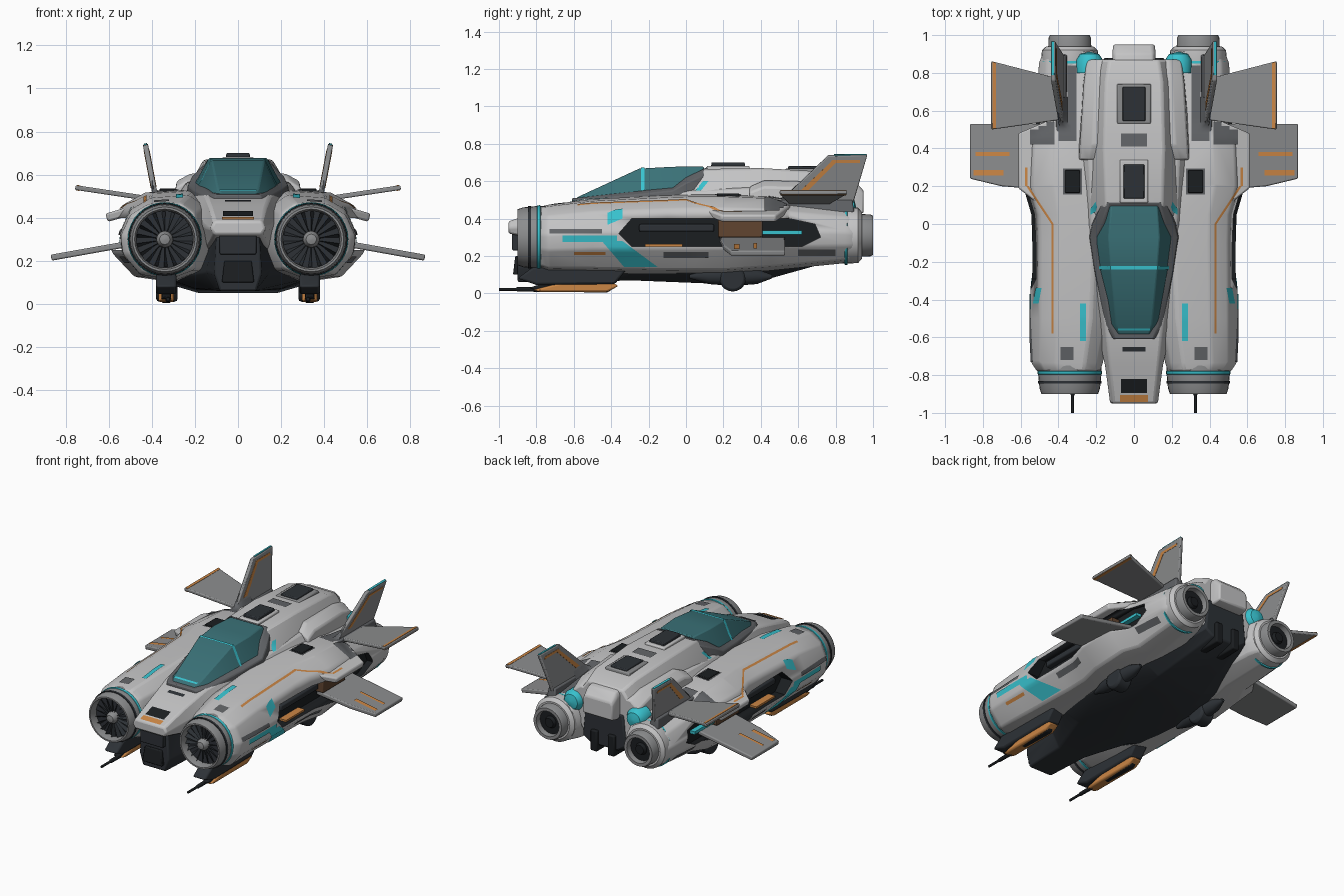
import bpy, bmesh, math
from mathutils import Vector
from mathutils.bvhtree import BVHTree

if "Cube" in bpy.data.objects:
    bpy.data.objects.remove(bpy.data.objects["Cube"])


def colour(name, r, g, b):
    m = bpy.data.materials.new(name)
    m.diffuse_color = (r, g, b, 1)
    m.use_nodes = True
    m.node_tree.nodes["Principled BSDF"].inputs["Base Color"].default_value = m.diffuse_color
    return m


HULL = colour("light grey hull", .55, .55, .555)
FIN = colour("fin grey", .26, .265, .27)
MID = colour("panel grey", .12, .126, .135)
DARK = colour("charcoal", .026, .031, .037)
BLACK = colour("soot black", .011, .013, .015)
GLASS = colour("teal glass", .042, .165, .185)
CYAN = colour("cyan", .04, .54, .62)
ORANGE = colour("orange", .6, .24, .06)
BROWN = colour("brown", .12, .06, .03)
SOLID_V, SOLID_F = [], []


# Basic mesh object; bevel, cut and mirror are modifiers
def make(name, verts, faces, mat, mirror=False, bevel=0, cutter=None, angle=38):
    me = bpy.data.meshes.new(name)
    me.from_pydata([tuple(v) for v in verts], [], faces)
    bm = bmesh.new()
    bm.from_mesh(me)
    bmesh.ops.recalc_face_normals(bm, faces=bm.faces)
    bm.to_mesh(me)
    bm.free()
    me.materials.append(mat)
    me.shade_smooth()
    me.set_sharp_from_angle(angle=math.radians(angle))
    ob = bpy.data.objects.new(name, me)
    bpy.context.collection.objects.link(ob)
    if bevel:
        b = ob.modifiers.new("bevel", 'BEVEL')
        b.width, b.segments = bevel, 2
        b.limit_method, b.angle_limit = 'ANGLE', math.radians(25)
    if cutter:
        c = ob.modifiers.new("recess", 'BOOLEAN')
        c.operation, c.solver, c.object = 'DIFFERENCE', 'EXACT', cutter
        c.material_mode = 'TRANSFER'
    if mirror:
        ob.modifiers.new("mirror", 'MIRROR')
    return ob


# Skin a list of equal rings and cap both ends
def skin(name, rings, mat, solid=True, **kw):
    n = len(rings[0])
    verts = [Vector(p) for r in rings for p in r]
    faces = [(i * n + j, i * n + (j + 1) % n, (i + 1) * n + (j + 1) % n, (i + 1) * n + j)
             for i in range(len(rings) - 1) for j in range(n)]
    faces += [tuple(range(n)), tuple(range(len(verts) - n, len(verts)))]
    if solid:
        k = len(SOLID_V)
        SOLID_V.extend(verts)
        SOLID_F.extend(tuple(i + k for i in f) for f in faces)
    return make(name, verts, faces, mat, **kw)


# Symmetric loft along y from right-half profiles
def loft(name, sections, mat, **kw):
    return skin(name, [[(x, y, z) for x, z in h] + [(-x, y, z) for x, z in reversed(h)]
                       for y, h in sections], mat, **kw)


def slab(name, pts, t, mat, **kw):
    p = [Vector(q) for q in pts]
    n = (p[1] - p[0]).cross(p[2] - p[1]).normalized() * t / 2
    return skin(name, [[q - n for q in p], [q + n for q in p]], mat, **kw)


def box(name, x0, x1, y0, y1, z0, z1, mat, taper=0, **kw):
    rings = [[(x0 + t, y0 + t, z), (x1 - t, y0 + t, z), (x1 - t, y1 - t, z), (x0 + t, y1 - t, z)]
             for z, t in ((z0, 0), (z1, taper))]
    return skin(name, rings, mat, **kw)


# Turned part about an axis parallel to y
def lathe(name, prof, mat, cx=.34, cz=.3, n=32, **kw):
    return skin(name, [[(cx + r * math.cos(a), y, cz + r * math.sin(a))
                        for a in (math.tau * i / n for i in range(n))] for r, y in prof],
                mat, mirror=True, **kw)


# Hull: two side pods with a cut recess, central body, deck, belly
recess = [(-.36, .32), (-.29, .4), (.55, .4), (.69, .37), (.72, .3), (.62, .25), (-.29, .25)]
cutter = skin("recess_cutter", [[(x, y, z) for y, z in recess] for x in (.465, .85)], BLACK, solid=False)
cutter.hide_render = True
cutter.display_type = 'WIRE'

unit = [(0, .6), (.07, .86), (.25, 1), (.66, .97), (.88, .83), (1, .55),
        (.97, .32), (.76, .06), (.4, 0), (.1, .12), (0, .35)]
pods = [(-.78, .18, .515, .13, .465), (-.735, .165, .545, .115, .475), (-.5, .12, .55, .11, .505),
        (-.1, .1, .55, .1, .525), (.05, .1, .555, .1, .53), (.2, .1, .6, .1, .53),
        (.45, .1, .59, .12, .52), (.55, .12, .52, .13, .5), (.85, .17, .505, .16, .46),
        (.92, .2, .48, .17, .44)]
skin("side_hull", [[(a + (b - a) * u, y, c + (d - c) * v) for u, v in unit] for y, a, b, c, d in pods],
     HULL, mirror=True, bevel=.012, cutter=cutter)
loft("central_body", [
    (-.95, [(.11, .32), (.13, .35), (.11, .385)]), (-.75, [(.13, .28), (.155, .36), (.13, .45)]),
    (-.55, [(.15, .25), (.2, .4), (.15, .505)]), (0, [(.2, .2), (.3, .45), (.22, .55)]),
    (.4, [(.2, .2), (.32, .45), (.24, .57)]), (.87, [(.15, .25), (.27, .42), (.22, .5)])],
    HULL, bevel=.012)
loft("rear_deck", [
    (-.04, [(.24, .45), (.2, .52), (.15, .56)]), (.1, [(.26, .45), (.23, .55), (.15, .665)]),
    (.4, [(.26, .45), (.22, .56), (.16, .67)]), (.75, [(.26, .45), (.2, .56), (.15, .65)]),
    (.87, [(.24, .42), (.19, .53), (.13, .61)])], HULL, bevel=.012)
loft("deck_shoulder", [
    (.34, [(.3, .42), (.29, .54), (.24, .57)]), (.42, [(.3, .42), (.285, .57), (.22, .605)]),
    (.75, [(.27, .42), (.265, .56), (.2, .595)]), (.87, [(.25, .4), (.25, .51), (.19, .56)])],
    HULL, bevel=.01)
loft("tail_block", [
    (.7, [(.115, .45), (.115, .6), (.1, .63)]), (.9, [(.115, .42), (.115, .57), (.1, .6)]),
    (.95, [(.11, .43), (.11, .53), (.095, .55)])], HULL, bevel=.01)
loft("belly", [
    (-.9, [(.085, .06), (.11, .14), (.1, .31)]), (-.6, [(.1, .06), (.15, .15), (.12, .35)]),
    (-.3, [(.2, .07), (.32, .115), (.28, .3)]), (.2, [(.18, .05), (.35, .1), (.3, .3)]),
    (.45, [(.18, .08), (.29, .13), (.25, .3)]), (.88, [(.1, .2), (.16, .24), (.14, .45)])],
    DARK, bevel=.01)
box("chin_block", -.075, .075, -.925, -.8, .1, .2, BLACK, taper=.012, bevel=.006)
box("chin_upper", -.085, .085, -.93, -.8, .23, .33, DARK, bevel=.006)
box("tail_keel", .04, .09, .72, .9, .16, .3, BLACK, mirror=True, bevel=.008)
slab("upper_strake", [(.42, .04, .455), (.61, .19, .4), (.61, .48, .4), (.42, .56, .455)], .04, HULL,
     mirror=True, bevel=.01)

# Canopy and its surround
loft("canopy_frame", [
    (-.61, [(.105, .44), (.11, .495), (.1, .508)]), (-.54, [(.155, .45), (.15, .5), (.13, .515)]),
    (-.25, [(.212, .46), (.207, .53), (.17, .55)]), (-.07, [(.242, .48), (.233, .55), (.2, .565)]),
    (.0, [(.23, .5), (.215, .59), (.17, .62)]), (.115, [(.18, .5), (.165, .64), (.135, .675)])],
    MID, bevel=.006)
loft("canopy_glass", [
    (-.585, [(.095, .49), (.08, .512)]), (-.53, [(.135, .5), (.095, .538)]),
    (-.25, [(.188, .52), (.122, .667)]), (-.07, [(.216, .53), (.135, .677)]),
    (.095, [(.155, .6), (.122, .678)])], GLASS, bevel=.006)

# Deck vents
box("rear_vent_frame", -.1, .1, .52, .75, .6, .668, FIN, taper=.012, bevel=.006)
box("rear_vent", -.065, .065, .54, .73, .62, .68, DARK, taper=.006, bevel=.005)
box("front_vent_frame", -.085, .085, .1, .35, .6, .682, HULL, taper=.012, bevel=.006)
box("front_vent", -.06, .06, .13, .32, .62, .7, DARK, taper=.006, bevel=.005)

# Front engines
lathe("engine_cowl", [(.165, -.7), (.168, -.79), (.16, -.87), (.15, -.9), (.14, -.9), (.132, -.87), (.132, -.81)], FIN)
lathe("cowl_groove", [(.162, -.83), (.168, -.83), (.167, -.845), (.16, -.845)], DARK)
lathe("cowl_glow_ring", [(.16, -.775), (.172, -.78), (.17, -.795), (.155, -.8)], CYAN)
lathe("fan_backing", [(.131, -.805), (.131, -.825)], BLACK)
lathe("fan_hub", [(.04, -.82), (.038, -.87), (.024, -.89), (.004, -.895)], FIN, n=20)
bv, bf = [], []
for i in range(18):
    for r, a, y in ((.03, 0, -.835), (.03, .16, -.865), (.13, .2, -.87), (.13, .04, -.84)):
        t = math.tau * i / 18 + a
        bv.append((.34 + r * math.cos(t), y, .3 + r * math.sin(t)))
    bf.append(tuple(range(4 * i, 4 * i + 4)))
make("fan_blades", bv, bf, DARK, mirror=True)

# Rear nozzles
lathe("nozzle_collar", [(.14, .8), (.15, .86), (.148, .92), (.125, .94)], HULL, cz=.31)
lathe("collar_glow_ring", [(.14, .845), (.154, .85), (.154, .862), (.14, .866)], CYAN, cz=.306)
lathe("nozzle", [(.115, .92), (.112, .985), (.105, 1.0), (.085, 1.0), (.078, .95)], FIN, cz=.31)
lathe("nozzle_core", [(.08, .94), (.08, .965), (.04, .965), (.03, .985)], BLACK, cz=.31)
lathe("tail_glow", [(.07, .8), (.07, .87), (.05, .9), (.01, .91)], CYAN, cx=.235, cz=.45, n=16)

# Tail fins: upright, flat and lower wing


def up(y, z):
    return (.38 + (z - .48) * .19, y, z)


def flat(x, y):
    return (x, y, .49 + (x - .42) * .15)


def low(x, y):
    return (x, y, .28 - (x - .5) * .178)


slab("upright_fin", [up(.48, .47), up(.76, .738), up(.97, .742), up(.89, .47)], .024, FIN, mirror=True, bevel=.006)
slab("upright_fin_stripe", [up(.6, .54), up(.77, .7), up(.8, .7), up(.64, .54)], .028, ORANGE, mirror=True)
slab("upright_fin_bar", [up(.77, .7), up(.78, .715), up(.93, .715), up(.93, .7)], .028, ORANGE, mirror=True)
slab("upright_fin_edge", [up(.79, .73), up(.79, .743), up(.966, .745), up(.966, .73)], .014, CYAN, mirror=True)
slab("flat_fin", [flat(.4, .55), flat(.755, .5), flat(.755, .862), flat(.4, .77)], .022, FIN, mirror=True, bevel=.006)
slab("flat_fin_edge", [flat(.733, .506), flat(.75, .504), flat(.75, .858), flat(.733, .853)], .026, ORANGE, mirror=True)
slab("lower_wing", [low(.46, .18), low(.7, .2), low(.867, .24), low(.867, .53), low(.46, .53)], .028, FIN,
     mirror=True, bevel=.007)
box("fin_mount", .35, .42, .46, .9, .43, .5, MID, taper=.01, mirror=True, bevel=.008)

# Machinery inside the side recess
box("recess_box", .45, .52, .17, .41, .3, .39, BROWN, mirror=True, bevel=.005)
box("recess_light", .45, .5, .4, .62, .315, .335, CYAN, mirror=True)
box("recess_pipe", .45, .5, -.25, .15, .33, .37, DARK, mirror=True, bevel=.008)
box("recess_trim", .45, .515, -.22, -.02, .252, .264, ORANGE, mirror=True)

# Guns and landing pods under the hull
skin("gun_pylon", [[(x, -.9, .08), (x, -.82, .14), (x, -.3, .15), (x, -.38, .05), (x, -.8, .045)]
                   for x in (.285, .38)], DARK, mirror=True, bevel=.012)
skin("gun_core", [[(x, -.84, .03), (x, -.74, .06), (x, -.4, .06), (x, -.37, .04), (x, -.42, .004), (x, -.78, .01)]
                  for x in (.312, .354)], BLACK, mirror=True, bevel=.008)
skin("gun_body", [[(x, -.82, .018), (x, -.66, .058), (x, -.4, .062), (x, -.36, .04), (x, -.42, .008), (x, -.78, .008)]
                  for x in (.298, .368)], ORANGE, mirror=True, bevel=.012)
lathe("gun_barrel", [(.014, -.76), (.012, -.9), (.008, -.91), (.008, -1.0)], BLACK, cx=.325, cz=.022, n=12)
skin("landing_pod", [[(x, .25 + .07 * math.cos(a), .078 + .068 * math.sin(a))
                      for a in (math.tau * i / 20 for i in range(20))] for x in (.28, .38)],
     DARK, mirror=True, bevel=.015)
lathe("landing_pod_fairing", [(.01, .02), (.04, .12), (.05, .25), (.04, .38), (.01, .46)], DARK, cx=.33, cz=.09, n=16)

# Painted plates laid on the surface: four corners cast along z or x
tree = BVHTree.FromPolygons(SOLID_V, SOLID_F)


def decal(name, corners, mat, axis='z', mirror=True):
    c = [Vector(p) for p in corners]
    nu, nv = (max(2, int((c[k] - c[0]).length / .02)) for k in (1, 3))
    verts, ok, faces = [], [], []
    for i in range(nu + 1):
        for j in range(nv + 1):
            p = c[0].lerp(c[1], i / nu).lerp(c[3].lerp(c[2], i / nu), j / nv)
            o, d = ((p.x, p.y, 2), (0, 0, -1)) if axis == 'z' else ((2, p.x, p.y), (-1, 0, 0))
            hit = tree.ray_cast(Vector(o), Vector(d))[0]
            ok.append(hit is not None)
            verts.append((hit if hit else Vector(o)) - Vector(d) * .005)
    for i in range(nu):
        for j in range(nv):
            a = i * (nv + 1) + j
            f = (a, a + 1, a + nv + 2, a + nv + 1)
            deep = [verts[k][2 if axis == 'z' else 0] for k in f]
            if all(ok[k] for k in f) and max(deep) - min(deep) < .05:
                faces.append(f)
    make(name, verts, faces, mat, mirror=mirror)


def rect(a, b, c, d):
    return [(a, c), (b, c), (b, d), (a, d)]


box("hatch", .285, .365, .165, .285, .5, .535, BLACK, mirror=True, bevel=.004)
for name, quad, mat in [
        ("nose_cyan_strip", rect(.255, .287, -.62, -.42), CYAN),
        ("shoulder_cyan_mark", [(.505, -.42), (.535, -.42), (.52, -.34), (.49, -.34)], CYAN),
        ("orange_line", rect(.425, .438, -.58, 0), ORANGE),
        ("orange_line_diagonal", [(.425, 0), (.438, 0), (.57, .2), (.557, .2)], ORANGE),
        ("orange_line_rear", rect(.565, .578, .2, .3), ORANGE),
        ("hatch_rim", rect(.275, .375, .155, .295), MID),
        ("front_hatch", rect(.32, .39, -.72, -.65), MID),
        ("rear_panel", rect(.305, .4, .44, .84), MID),
        ("outer_rear_panel", rect(.42, .55, .42, .54), MID),
        ("wing_stripe_front", rect(.69, .85, .257, .287), ORANGE),
        ("wing_stripe_back", rect(.66, .84, .36, .38), ORANGE)]:
    decal(name, quad, mat)
for name, quad, mat in [
        ("nose_slot", rect(-.07, .07, -.895, -.82), BLACK),
        ("nose_orange_lip", rect(-.075, .075, -.942, -.905), ORANGE),
        ("nose_vent", rect(-.06, .06, -.675, -.65), DARK),
        ("deck_panel", rect(-.07, .07, .41, .48), MID),
        ("canopy_band", rect(-.185, .185, -.24, -.222), CYAN),
        ("canopy_front_trim", rect(-.085, .085, -.565, -.553), CYAN)]:
    decal(name, quad, mat, mirror=False)
for name, quad, mat in [
        ("side_cyan_band", rect(-.66, -.37, .275, .31), CYAN),
        ("side_cyan_slash", [(-.45, .28), (-.34, .28), (-.15, .14), (-.33, .14)], CYAN),
        ("side_orange_dash", rect(-.6, -.43, .206, .222), ORANGE),
        ("side_grey_front", rect(-.73, -.45, .32, .345), MID),
        ("side_grey_low", rect(-.12, .12, .19, .22), MID),
        ("side_grey_rear", rect(.6, .8, .2, .235), MID),
        ("deck_cyan_mark", [(.05, .55), (.08, .55), (.12, .6), (.09, .6)], CYAN)]:
    decal(name, quad, mat, axis='x')
